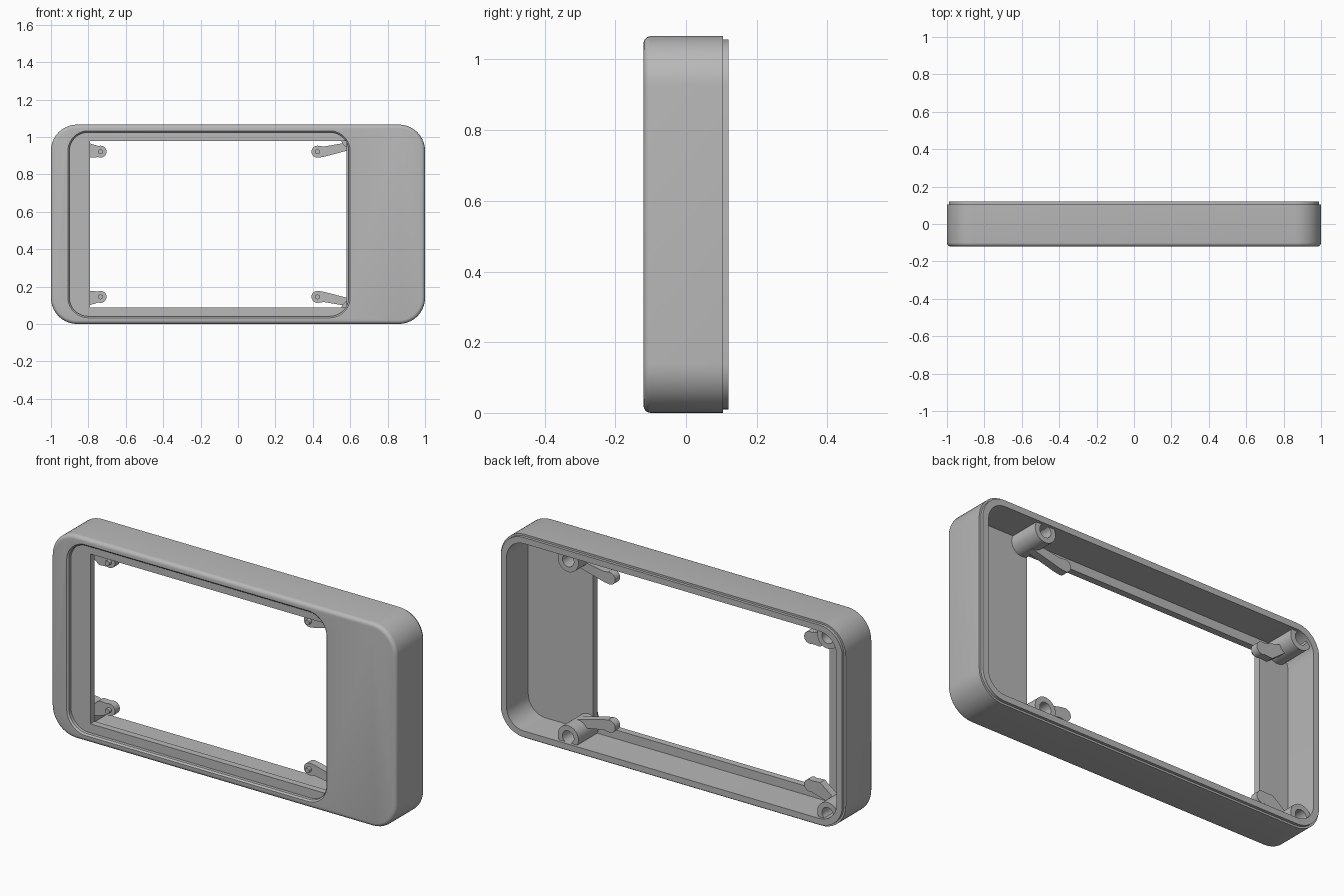
import bpy, bmesh, math
from mathutils import Vector

if "Cube" in bpy.data.objects:
    bpy.data.objects.remove(bpy.data.objects["Cube"], do_unlink=True)

H = 1.066          # overall height
MID = H / 2

grey = bpy.data.materials.new("plastic grey")
grey.use_nodes = True
colour = (0.48, 0.48, 0.48, 1)
grey.diffuse_color = colour
grey.node_tree.nodes["Principled BSDF"].inputs["Base Color"].default_value = colour


def finish(name, bm):
    bmesh.ops.recalc_face_normals(bm, faces=bm.faces)
    mesh = bpy.data.meshes.new(name)
    bm.to_mesh(mesh)
    bm.free()
    mesh.materials.append(grey)
    obj = bpy.data.objects.new(name, mesh)
    bpy.context.collection.objects.link(obj)
    return obj


def rounded(cx, cz, hx, hz, r, steps=10):
    """Outline of a rounded rectangle in the x-z plane."""
    if r <= 0:
        return [(cx + sx * hx, cz + sz * hz)
                for sx, sz in ((1, 1), (-1, 1), (-1, -1), (1, -1))]
    pts = []
    for q, (sx, sz) in enumerate(((1, 1), (-1, 1), (-1, -1), (1, -1))):
        for i in range(steps + 1):
            a = math.pi / 2 * (q + i / steps)
            pts.append((cx + sx * (hx - r) + r * math.cos(a),
                        cz + sz * (hz - r) + r * math.sin(a)))
    return pts


def loft(name, cx, cz, hx, hz, r, stations):
    """Solid through (y, inset) stations of one rounded rectangle."""
    bm = bmesh.new()
    rings = []
    for y, inset in stations:
        outline = rounded(cx, cz, hx - inset, hz - inset, r - inset if r else 0)
        rings.append([bm.verts.new((x, y, z)) for x, z in outline])
    for a, b in zip(rings, rings[1:]):
        for i in range(len(a)):
            j = (i + 1) % len(a)
            bm.faces.new((a[i], a[j], b[j], b[i]))
    bm.faces.new(rings[0])
    bm.faces.new(rings[-1])
    bmesh.ops.remove_doubles(bm, verts=bm.verts, dist=1e-5)
    return finish(name, bm)


def cylinder(name, x, z, r, stations):
    return loft(name, x, z, r, r, r, stations)


def prism(name, outline, y0, y1):
    bm = bmesh.new()
    face = bm.faces.new([bm.verts.new((x, y0, z)) for x, z in outline])
    out = bmesh.ops.extrude_face_region(bm, geom=[face])
    verts = [v for v in out["geom"] if isinstance(v, bmesh.types.BMVert)]
    bmesh.ops.translate(bm, verts=verts, vec=Vector((0, y1 - y0, 0)))
    return finish(name, bm)


def cut(target, cutter):
    mod = target.modifiers.new("cut", 'BOOLEAN')
    mod.operation = 'DIFFERENCE'
    mod.solver = 'EXACT'
    mod.object = cutter
    bpy.context.view_layer.objects.active = target
    bpy.ops.object.modifier_apply(modifier=mod.name)
    bpy.data.objects.remove(cutter, do_unlink=True)


# Housing with rounded front edge and a stepped lip at the back
B = 0.02
front = [(-0.12 + B * (1 - math.cos(t)), B * (1 - math.sin(t)))
         for t in (math.pi / 2 * i / 5 for i in range(6))]
housing = loft("housing", 0, MID, 1.0, MID, 0.14,
               front + [(0.105, 0), (0.105, 0.01), (0.12, 0.01)])

# Hollow back, shallow front recess and through opening
cut(housing, loft("cavity_cutter", 0, MID, 0.957, MID - 0.042, 0.1,
                  [(-0.06, 0), (0.2, 0)]))
cut(housing, loft("recess_cutter", -0.155, MID, 0.755, MID - 0.033, 0.11,
                  [(-0.15, 0), (-0.12, 0), (-0.112, 0.008), (-0.095, 0.008)]))
cut(housing, loft("opening_cutter", -0.105, MID, 0.685, MID - 0.088, 0,
                  [(-0.15, 0), (0.0, 0)]))
parts = [housing]

# Screw bosses with blind holes, and clamping arms with pegs
arms = {
    "left": (0.61, 0.425, [(0.435, 0.176), (0.46, 0.172), (0.62, 0.13),
                           (0.62, 0.09), (0.46, 0.117), (0.435, 0.114)]),
    "right": (-0.895, -0.735, [(-0.745, 0.174), (-0.795, 0.177), (-0.87, 0.12),
                               (-0.87, 0.08), (-0.795, 0.1), (-0.745, 0.115)]),
}
for side, (boss_x, tip_x, outline) in arms.items():
    for level in ("lower", "upper"):
        def place(z):
            return z if level == "lower" else H - z
        tag = f"{level}_{side}"
        parts.append(cylinder(f"{tag}_boss", boss_x, place(0.07), 0.06,
                              [(-0.062, 0), (0.105, 0), (0.105, 0.027), (-0.02, 0.027)]))
        parts.append(prism(f"{tag}_arm", [(x, place(z)) for x, z in outline],
                           -0.015, 0.025))
        parts.append(cylinder(f"{tag}_arm_tip", tip_x, place(0.145), 0.032,
                              [(-0.0152, 0), (0.0252, 0)]))
        parts.append(cylinder(f"{tag}_peg", tip_x, place(0.145), 0.013,
                              [(-0.035, 0), (0.0, 0)]))

# Smooth curved surfaces, keep edges sharp
bpy.ops.object.select_all(action='DESELECT')
for part in parts:
    part.select_set(True)
bpy.context.view_layer.objects.active = housing
bpy.ops.object.shade_smooth_by_angle(angle=math.radians(30))
